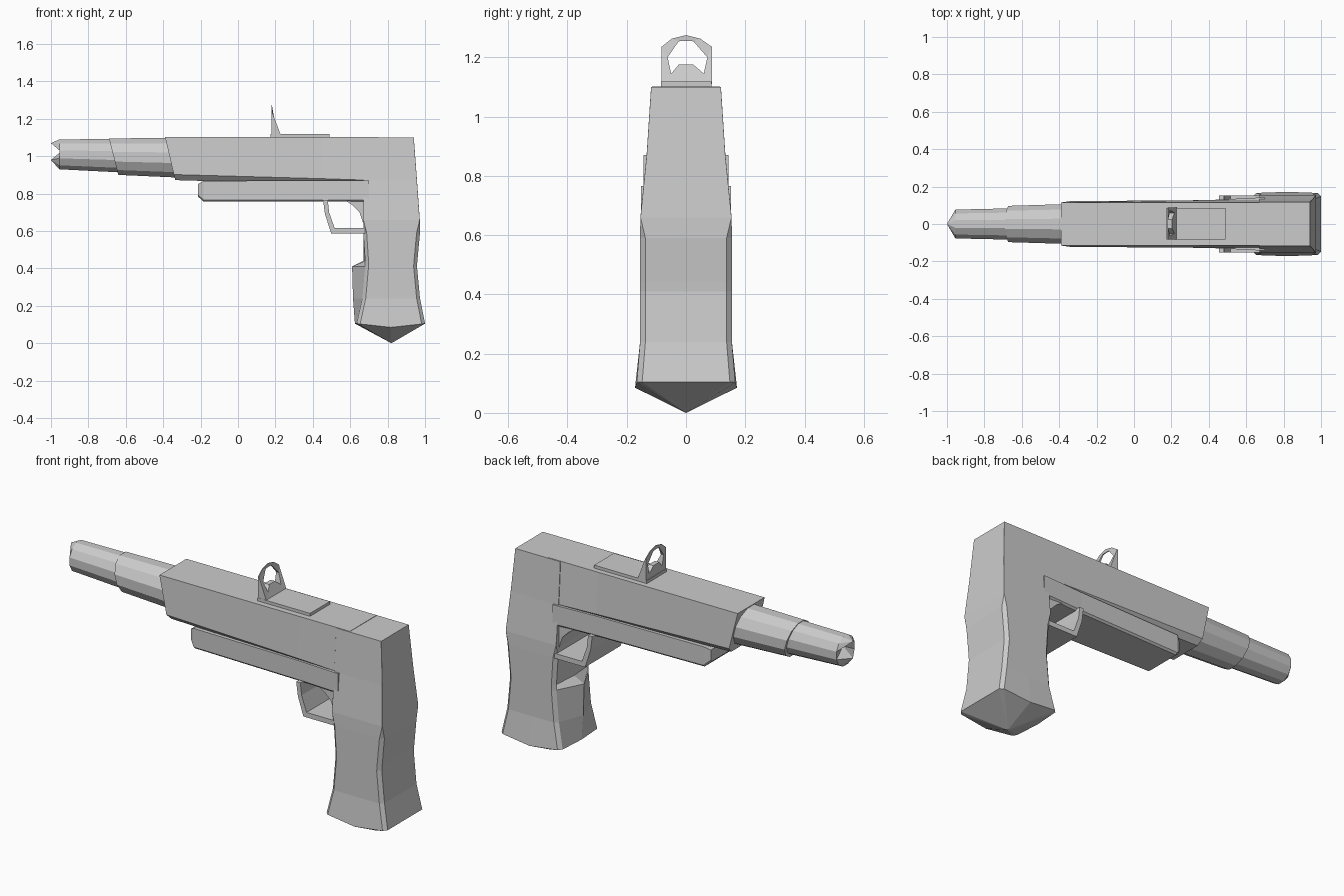
import bpy, bmesh, math

if "Cube" in bpy.data.objects:
    bpy.data.objects.remove(bpy.data.objects["Cube"])


def finish(name, bm):
    bmesh.ops.remove_doubles(bm, verts=bm.verts, dist=0.0005)
    bmesh.ops.recalc_face_normals(bm, faces=bm.faces)
    me = bpy.data.meshes.new(name)
    bm.to_mesh(me)
    bm.free()
    ob = bpy.data.objects.new(name, me)
    bpy.context.collection.objects.link(ob)
    return ob


def skin(bm, rings):
    """Join successive closed rings of points with quads."""
    vs = [[bm.verts.new(p) for p in r] for r in rings]
    n = len(vs[0])
    for a, b in zip(vs, vs[1:]):
        for i in range(n):
            j = (i + 1) % n
            bm.faces.new((a[i], a[j], b[j], b[i]))
    return vs


def loft(name, rings):
    bm = bmesh.new()
    vs = skin(bm, rings)
    bm.faces.new(vs[0])
    bm.faces.new(vs[-1])
    return finish(name, bm)


def tube_ring(x, top, bot, hw, slant=0.0, n=12):
    """Polygon ring facing x; the lower edge leans back by slant."""
    c, r = (top + bot) / 2, (top - bot) / 2 / math.cos(math.pi / n)
    pts = []
    for i in range(n):
        a = 2 * math.pi * (i + 0.5) / n
        z = c + r * math.sin(a)
        pts.append((x + slant * (top - z) / (top - bot), hw * math.cos(a) * 1.035, z))
    return pts


def mirrored(half):
    """Half section on +y, completed by its mirror image."""
    return half + [(x, -y, z) for x, y, z in reversed(half) if abs(y) > 1e-6]


# Muzzle barrel with a notched, two-pronged tip
bm = bmesh.new()
vs = skin(bm, [tube_ring(-0.955, 1.09, 0.93, 0.077),
               tube_ring(-0.6, 1.092, 0.912, 0.085)])
bm.faces.new(vs[1])
up, mid, low = [bm.verts.new(p) for p in ((-1, 0, 1.07), (-0.94, 0, 1.03), (-1, 0, 0.98))]
ring = vs[0]
for i in range(12):
    a, b = ring[i], ring[(i + 1) % 12]
    if i in (5, 11):
        bm.faces.new((a, b, mid))
    else:
        bm.faces.new((a, b, up if i < 5 else low))
for i, tip in ((0, up), (5, up), (6, low), (11, low)):
    bm.faces.new((ring[i], tip, mid))
finish("muzzle_barrel", bm)

# Thicker barrel sleeve
loft("barrel_sleeve", [tube_ring(-0.69, 1.095, 0.9, 0.097, 0.05),
                       tube_ring(-0.33, 1.098, 0.884, 0.108, 0.05)])


# Long upper body
def body_ring(x, slant, bot, wide):
    return mirrored([(x, 0.115, 1.102), (x + slant * 0.85, wide, bot + 0.03),
                     (x + slant, wide - 0.03, bot)])


loft("upper_body", [body_ring(-0.39, 0.055, 0.872, 0.122),
                    body_ring(0.45, 0, 0.85, 0.128),
                    body_ring(0.75, 0, 0.84, 0.13)])


# Lower rail under the body
def rail_ring(x, lo, hi, w):
    return mirrored([(x, w, hi), (x, w, lo + 0.01), (x, w - 0.01, lo)])


loft("lower_rail", [rail_ring(-0.215, 0.785, 0.85, 0.095),
                    rail_ring(-0.185, 0.757, 0.868, 0.115),
                    rail_ring(0.45, 0.757, 0.87, 0.13),
                    rail_ring(0.7, 0.757, 0.87, 0.143)])


# Grip, lofted from the top down with chamfers and a front finger ridge
def grip_ring(z, front, back, w, c, ridge, drop=0.0):
    m = (front + back) / 2
    return mirrored([(ridge, 0, z), (front, w - c, z), (front + c, w, z - drop * 0.1),
                     (m, w + drop * 0.3, z - drop), (back - c, w, z - drop * 0.1),
                     (back, w - c, z), (back, 0, z)])


sections = [(1.10, 0.67, 0.94, 0.118, 0.0005, 0.67), (0.87, 0.67, 0.957, 0.133, 0.0005, 0.67),
            (0.66, 0.67, 0.972, 0.154, 0.0005, 0.67), (0.59, 0.67, 0.973, 0.155, 0.018, 0.67),
            (0.44, 0.68, 0.959, 0.155, 0.018, 0.67), (0.41, 0.68, 0.957, 0.155, 0.018, 0.61),
            (0.24, 0.665, 0.973, 0.155, 0.018, 0.615), (0.105, 0.635, 1.0, 0.166, 0.018, 0.625, 0.02)]
bm = bmesh.new()
vs = skin(bm, [grip_ring(*s) for s in sections])
bm.faces.new(vs[0])
tip = bm.verts.new((0.82, 0, 0))
for a, b in zip(vs[-1], vs[-1][1:] + vs[-1][:1]):
    bm.faces.new((a, b, tip))
finish("grip", bm)

# Wide trigger guard: outer and inner paths swept across y
outer = [(0.455, 0.765), (0.465, 0.69), (0.498, 0.588), (0.68, 0.588)]
inner = [(0.48, 0.765), (0.487, 0.70), (0.517, 0.615), (0.68, 0.615)]
path = outer + inner[::-1]
loft("trigger_guard", [[(x, y, z) for x, z in path] for y in (-0.152, 0.152)])

# Curved trigger filling the corner behind the guard
curve = [(0.57, 0.765), (0.61, 0.74), (0.65, 0.70), (0.668, 0.645), (0.69, 0.645), (0.69, 0.765)]
loft("trigger", [[(x, y, z) for x, z in curve] for y in (-0.13, 0.13)])

# Sight base plate
plate = [(0.175, 1.095), (0.49, 1.095), (0.49, 1.118), (0.175, 1.118)]
loft("sight_plate", [[(x, y, z) for x, z in plate] for y in (-0.084, 0.086)])

# Ring sight: a wedge thinning upward with a polygonal hole
rim = [(-0.083, 1.11), (-0.083, 1.235), (-0.048, 1.263), (0, 1.275), (0.048, 1.263),
       (0.088, 1.235), (0.088, 1.11), (0.025, 1.11), (-0.025, 1.11)]
hole = [(-0.05, 1.145), (-0.062, 1.2), (-0.025, 1.254), (0, 1.256), (0.025, 1.254),
        (0.072, 1.2), (0.06, 1.145), (0.025, 1.175), (-0.025, 1.175)]


def sight_back(z):
    return 0.18 + max(0.003, 0.048 * (1.235 - z) / 0.12)


front_rim = [(0.178, y, z) for y, z in rim]
front_hole = [(0.178, y, z) for y, z in hole]
back_rim = [(sight_back(z), y, z) for y, z in rim]
back_hole = [(sight_back(z), y, z) for y, z in hole]
bm = bmesh.new()
skin(bm, [front_rim, front_hole, back_hole, back_rim, front_rim])
finish("ring_sight", bm)
